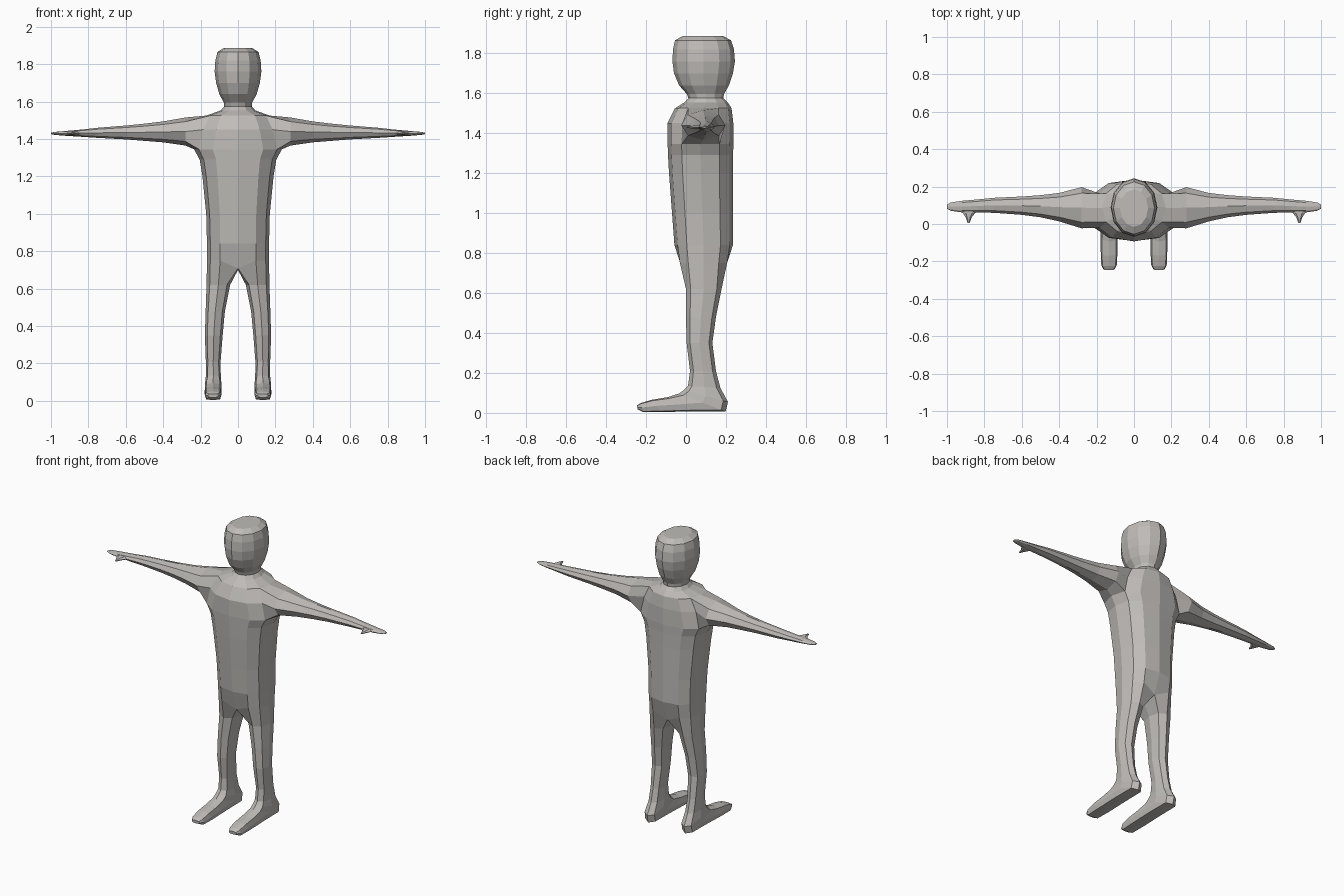
import bpy, bmesh, math
from mathutils import Matrix

skin = bpy.data.materials.new("warm grey")
skin.diffuse_color = (0.52, 0.50, 0.48, 1)


def power(v, p):
    return math.copysign(abs(v) ** p, v)


def bridge(bm, a, b, closed=True):
    """Quads between two rows of vertices."""
    n = len(a)
    return [bm.faces.new((a[i], a[(i + 1) % n], b[(i + 1) % n], b[i]))
            for i in range(n if closed else n - 1)]


def finish(bm, name):
    """Mirror the right half to the left and make the object."""
    bmesh.ops.mirror(bm, geom=bm.verts[:] + bm.edges[:] + bm.faces[:],
                     matrix=Matrix.Identity(4), merge_dist=0.0005, axis='X')
    bmesh.ops.remove_doubles(bm, verts=bm.verts[:], dist=0.0005)
    bmesh.ops.recalc_face_normals(bm, faces=bm.faces[:])
    me = bpy.data.meshes.new(name)
    bm.to_mesh(me)
    bm.free()
    me.materials.append(skin)
    ob = bpy.data.objects.new(name, me)
    bpy.context.collection.objects.link(ob)


bm = bmesh.new()

# Torso, neck and head rows: z, half width, front y, back y, roundness
trunk = [
    (0.75, 0.166, -0.045, 0.220, 0.8), (0.84, 0.166, -0.058, 0.235, 0.8),
    (1.00, 0.170, -0.070, 0.235, 0.8), (1.20, 0.190, -0.085, 0.235, 0.8),
    (1.29, 0.205, -0.090, 0.236, 0.8), (1.345, 0.235, -0.092, 0.237, 0.8),
    (1.45, 0.210, -0.093, 0.237, 0.85), (1.525, 0.170, -0.055, 0.228, 0.9),
    (1.553, 0.092, -0.010, 0.210, 1), (1.575, 0.074, 0.012, 0.187, 1),
    (1.595, 0.076, 0.005, 0.190, 1), (1.64, 0.100, -0.035, 0.215, 1),
    (1.70, 0.117, -0.060, 0.235, 1), (1.76, 0.125, -0.068, 0.245, 1),
    (1.82, 0.121, -0.065, 0.240, 1), (1.865, 0.110, -0.055, 0.225, 1),
    (1.887, 0.075, -0.015, 0.185, 1)]
COLS = 7
rows = []
for z, w, y0, y1, p in trunk:
    row = []
    for i in range(COLS):
        s = math.sin(math.radians(-90 + 30 * i))
        c = math.sin(math.radians(min(i, 6 - i) * 30))
        row.append(bm.verts.new((w * power(c, p),
                                 (y0 + y1) / 2 + (y1 - y0) / 2 * power(s, p), z)))
    rows.append(row)

# Crotch dips on the centre line
for v, dy in ((rows[0][0], 0.03), (rows[0][6], -0.03)):
    v.co.z = 0.708
    v.co.y += dy

ARM_ROW = 5                                   # arm hole spans two rows, two columns
for r in range(len(rows) - 1):
    for i in range(COLS - 1):
        if r in (ARM_ROW, ARM_ROW + 1) and i in (2, 3):
            continue
        a, b = rows[r], rows[r + 1]
        bm.faces.new((a[i], a[i + 1], b[i + 1], b[i]))
bm.faces.new(rows[-1])

# Arm and hand sections: x, centre y, centre z, half depth, half height
low, mid, top = rows[ARM_ROW:ARM_ROW + 3]
ring = [low[3], low[4], mid[4], top[4], top[3], top[2], mid[2], low[2]]
bm.verts.remove(mid[3])
for x, cy, cz, ry, rz in [
        (0.28, 0.087, 1.440, 0.110, 0.075), (0.40, 0.090, 1.438, 0.076, 0.056),
        (0.50, 0.095, 1.436, 0.059, 0.046), (0.60, 0.098, 1.435, 0.049, 0.037),
        (0.75, 0.100, 1.433, 0.040, 0.027), (0.84, 0.096, 1.431, 0.035, 0.019),
        (0.92, 0.093, 1.430, 0.031, 0.013), (0.98, 0.093, 1.430, 0.022, 0.008),
        (1.00, 0.093, 1.430, 0.011, 0.004)]:
    new = []
    for k in range(8):
        a = math.radians(45 * k)
        new.append(bm.verts.new((x, cy + ry * math.sin(a), cz - rz * math.cos(a))))
    bridge(bm, ring, new)
    ring = new
bm.faces.new(ring)

# Leg and foot sections: inner x, outer x, front/top (y, z), back/sole (y, z), roundness
ring = rows[0] + [bm.verts.new((0, 0.09, 0.70))]
for x0, x1, (ay, az), (by, bz), p in [
        (0.042, 0.168, (0.000, 0.62), (0.178, 0.62), 0.9),
        (0.070, 0.173, (0.000, 0.48), (0.150, 0.48), 0.9),
        (0.082, 0.177, (0.003, 0.35), (0.132, 0.35), 0.9),
        (0.093, 0.172, (0.020, 0.21), (0.150, 0.21), 0.9),
        (0.092, 0.172, (0.010, 0.135), (0.172, 0.125), 0.8),
        (0.088, 0.177, (-0.010, 0.115), (0.210, 0.055), 0.7),
        (0.088, 0.178, (-0.035, 0.097), (0.198, 0.006), 0.6),
        (0.088, 0.178, (-0.095, 0.078), (0.040, 0.008), 0.5),
        (0.088, 0.178, (-0.170, 0.066), (-0.120, 0.004), 0.5),
        (0.092, 0.175, (-0.225, 0.050), (-0.215, 0.004), 0.5),
        (0.105, 0.162, (-0.245, 0.038), (-0.243, 0.018), 0.6)]:
    new = []
    for k in range(8):
        a = math.radians(-135 + 45 * k)
        t = (1 + power(math.sin(a), p)) / 2
        new.append(bm.verts.new(((x0 + x1) / 2 + (x1 - x0) / 2 * power(math.cos(a), p),
                                 ay + (by - ay) * t, az + (bz - az) * t)))
    bridge(bm, ring, new)
    ring = new
bm.faces.new(ring)
finish(bm, "body")

# Thumbs: tapered stubs pointing forward from each hand: y, centre x, half width, half height
bm = bmesh.new()
ring = None
for y, cx, w, h in [(0.085, 0.875, 0.050, 0.012), (0.060, 0.882, 0.034, 0.011),
                    (0.035, 0.884, 0.016, 0.009), (0.005, 0.884, 0.005, 0.004)]:
    new = []
    for k in range(6):
        a = math.radians(60 * k)
        new.append(bm.verts.new((cx + w * math.cos(a), y, 1.43 + h * math.sin(a))))
    if ring:
        bridge(bm, ring, new)
    else:
        bm.faces.new(new)
    ring = new
bm.faces.new(ring)
finish(bm, "thumbs")
